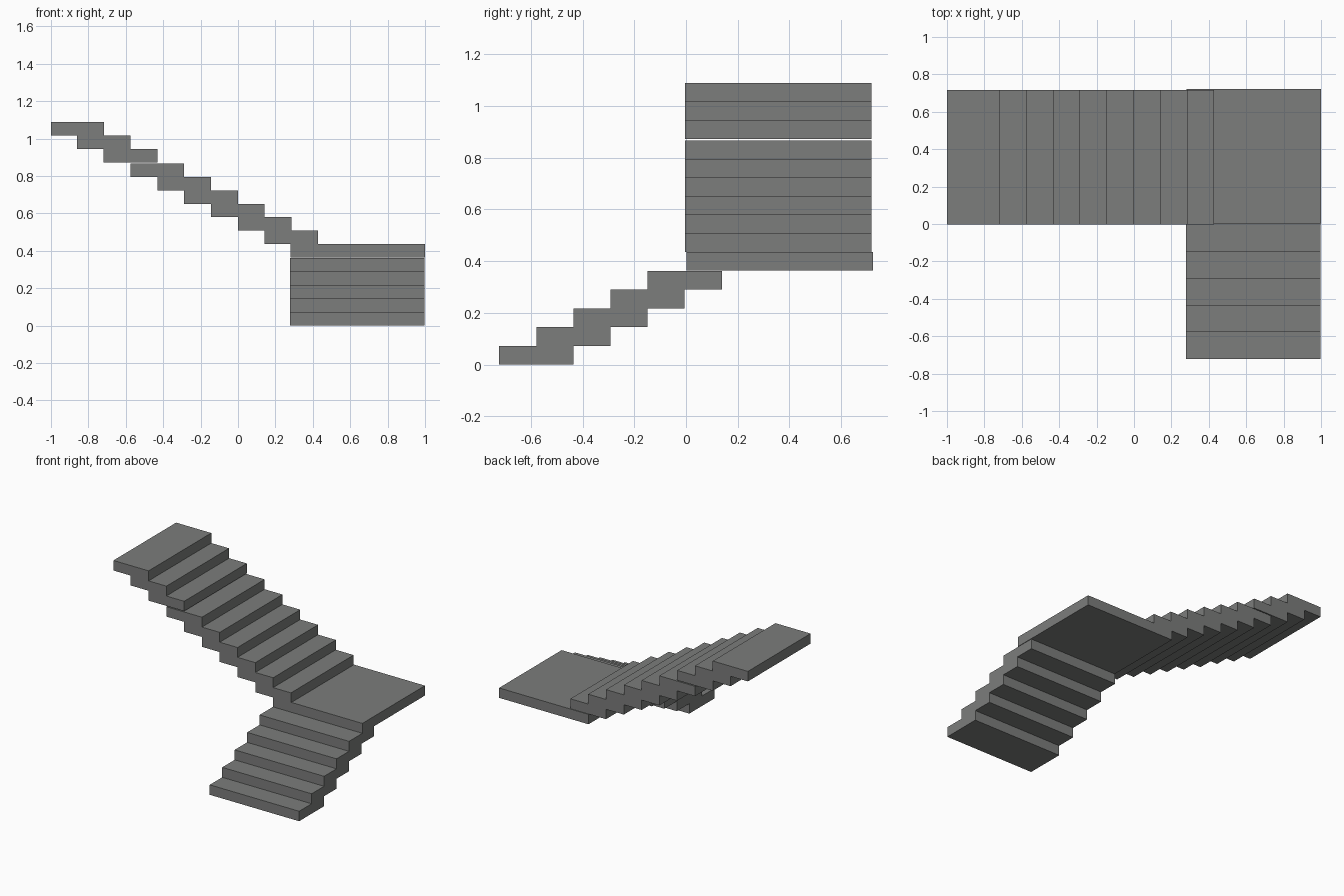
import bpy

if "Cube" in bpy.data.objects:
    bpy.data.objects.remove(bpy.data.objects["Cube"])

grey = bpy.data.materials.new("concrete grey")
grey.diffuse_color = (0.20, 0.205, 0.20, 1)
grey.use_nodes = True
grey.node_tree.nodes["Principled BSDF"].inputs["Base Color"].default_value = grey.diffuse_color


def slab(name, x0, x1, y0, y1, z0, z1):
    bpy.ops.mesh.primitive_cube_add(
        size=1, location=((x0 + x1) / 2, (y0 + y1) / 2, (z0 + z1) / 2))
    ob = bpy.context.object
    ob.name = name
    ob.scale = (x1 - x0, y1 - y0, z1 - z0)
    bpy.ops.object.transform_apply(location=False, rotation=False, scale=True)
    ob.data.materials.append(grey)


RUN, TREAD, RISE = 0.1433, 0.287, 0.0725

# Lower flight climbing towards the back
for i in range(5):
    y = -0.722 + RUN * i
    slab(f"lower_step_{i + 1}", 0.278, 0.998, y, y + TREAD, RISE * i, RISE * (i + 1))

# Square corner landing
slab("landing", 0.28, 1.0, 0.002, 0.722, 0.364, 0.436)

# Upper flight climbing to the left, with a hairline gap under its top three steps
for i in range(9):
    x = 0.429 - RUN * i
    z = 0.436 + 0.0718 * i + (0.006 if i > 5 else 0)
    top = z + (0.0718 if i != 8 else 0.073)
    slab(f"upper_step_{i + 1}", x - TREAD + (0.004 if i == 8 else 0), x, -0.004, 0.717, z, top)
